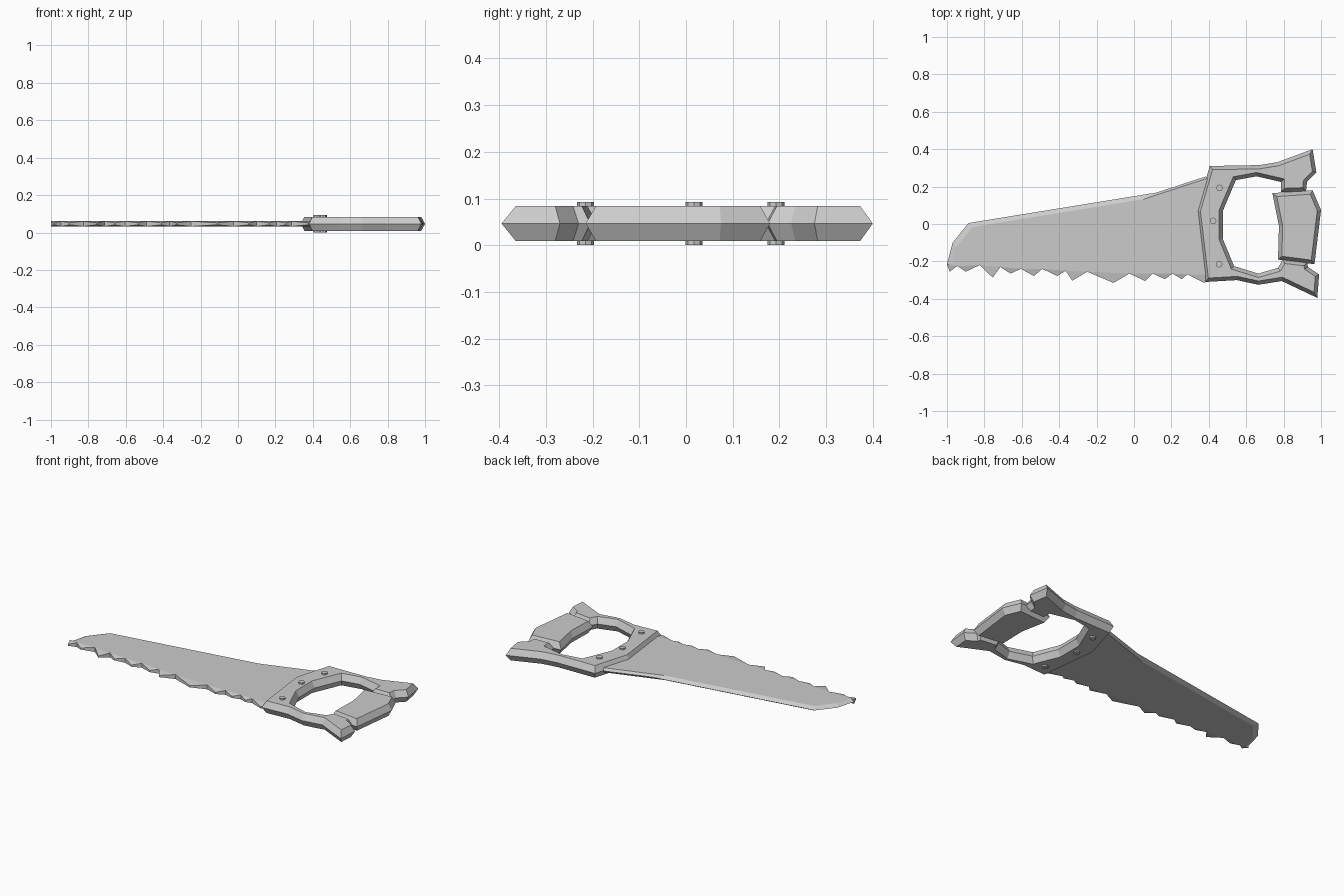
import bpy, bmesh, math
from mathutils import Vector
from mathutils.geometry import intersect_line_line_2d, tessellate_polygon

if "Cube" in bpy.data.objects:
    bpy.data.objects.remove(bpy.data.objects["Cube"])

MID = 0.0465  # height of the saw's centre plane

steel = bpy.data.materials.new("grey")
steel.diffuse_color = (0.6, 0.6, 0.6, 1)
steel.use_nodes = True
steel.node_tree.nodes["Principled BSDF"].inputs["Base Color"].default_value = steel.diffuse_color


def finish(bm, name):
    bmesh.ops.recalc_face_normals(bm, faces=bm.faces)
    mesh = bpy.data.meshes.new(name)
    bm.to_mesh(mesh)
    bm.free()
    mesh.materials.append(steel)
    obj = bpy.data.objects.new(name, mesh)
    bpy.context.collection.objects.link(obj)
    return obj


def inset(pts, widths):
    """Move every edge of a counter-clockwise outline inwards by its own width."""
    lines = []
    for i, p in enumerate(pts):
        a, b = Vector(p), Vector(pts[(i + 1) % len(pts)])
        d = (b - a).normalized()
        lines.append((a + Vector((-d.y, d.x)) * widths[i], d))
    out = []
    for i in range(len(pts)):
        (a, d), (b, e) = lines[i - 1], lines[i]
        cross = d.x * e.y - d.y * e.x
        if abs(cross) < 0.05:
            out.append(b)
        else:
            w = b - a
            out.append(a + d * ((w.x * e.y - w.y * e.x) / cross))
    return out


def bevelled_plate(name, pts, widths, half):
    """Plate with a ridge on its centre plane and flat inset faces above and below."""
    bm = bmesh.new()
    inner = inset(pts, widths)
    n = len(pts)
    ridge = [bm.verts.new((p[0], p[1], MID)) for p in pts]
    tris = tessellate_polygon([[Vector((p.x, p.y, 0)) for p in inner]])
    for s in (1, -1):
        ring = [bm.verts.new((p.x, p.y, MID + s * half)) for p in inner]
        for t in tris:
            bm.faces.new([ring[k] for k in t])
        for i in range(n):
            j = (i + 1) % n
            bm.faces.new((ridge[i], ridge[j], ring[j], ring[i]))
    bmesh.ops.dissolve_limit(bm, angle_limit=0.01, verts=bm.verts, edges=bm.edges)
    return finish(bm, name)


# Blade: valleys between the teeth, then the back edge
valleys = [(-1, -.215), (-.945, -.225), (-.825, -.22), (-.715, -.23), (-.605, -.24),
           (-.49, -.24), (-.365, -.25), (-.25, -.255), (-.025, -.265), (.1, -.265),
           (.205, -.265), (.285, -.27), (.42, -.27)]
back = [(.42, .25), (.38, .253), (.12, .168), (-.885, .005), (-.97, -.1)]
widths = [0.0] * len(valleys) + [.008, .012, .024, .03, .025]
bevelled_plate("blade", valleys + back, widths, .014)

# Teeth: one wedge between each pair of valleys, thin at the point
tips = [(-.985, -.255), (-.9, -.255), (-.755, -.287), (-.66, -.265), (-.535, -.278),
        (-.41, -.278), (-.33, -.303), (-.11, -.315), (.06, -.305), (.165, -.295),
        (.255, -.295), (.375, -.315)]
bm = bmesh.new()
for a, b, tip in zip(valleys, valleys[1:], tips):
    rings = [[bm.verts.new((p[0], p[1], MID + s * h))
              for p, h in ((a, .014), (tip, .005), (b, .014))] for s in (-1, 1)]
    for r in rings:
        bm.faces.new(r)
    for i in range(3):
        j = (i + 1) % 3
        bm.faces.new((rings[0][i], rings[0][j], rings[1][j], rings[1][i]))
finish(bm, "teeth")

# Handle frame: open ring with two horns
frame = [(.335, .07), (.38, -.31), (.55, -.3), (.665, -.325), (.79, -.305), (.98, -.395),
         (.99, -.27), (.93, -.23), (.925, -.205), (.795, -.19), (.77, -.235), (.665, -.265),
         (.535, -.225), (.475, -.08), (.475, .07), (.545, .235), (.655, .255), (.785, .225),
         (.785, .17), (.92, .175), (.925, .225), (.975, .275), (.955, .4),
         (.765, .33), (.67, .315), (.405, .31)]
bevelled_plate("handle_frame", frame, [.02] * len(frame), .0375)

# Grip bar across the open side
grip = [(.77, -.19), (.965, -.215), (1, .075), (.955, .18), (.74, .165), (.775, -.01)]
bevelled_plate("grip", grip, [.02] * len(grip), .0375)

# Rivets through the handle
for i, (x, y) in enumerate([(.455, -.215), (.423, .017), (.457, .193)]):
    bpy.ops.mesh.primitive_cylinder_add(vertices=8, radius=.018, depth=2 * MID,
                                        location=(x, y, MID))
    rivet = bpy.context.object
    rivet.name = f"rivet_{i + 1}"
    rivet.data.materials.append(steel)
